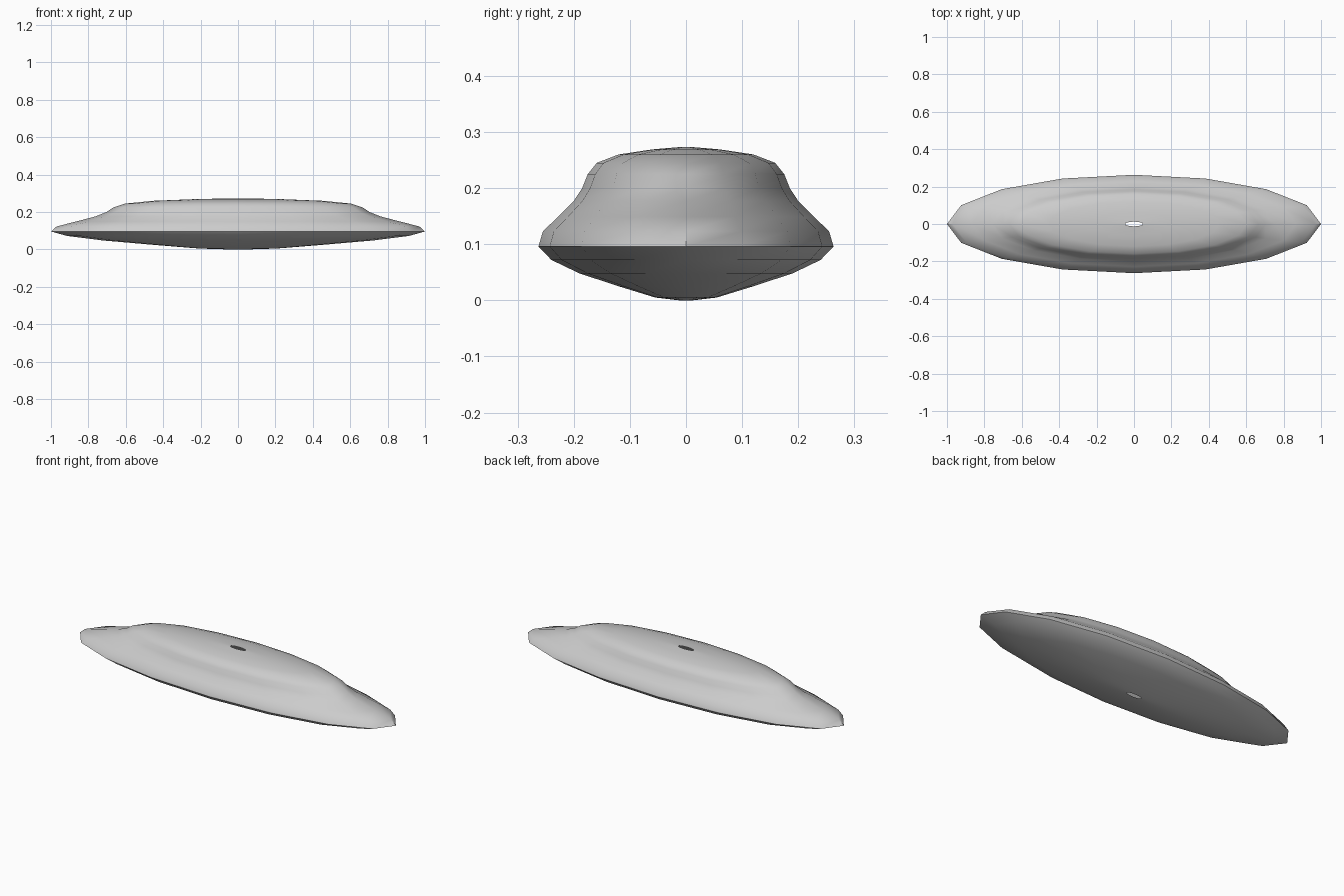
import bpy, bmesh, math

if "Cube" in bpy.data.objects:
    bpy.data.objects.remove(bpy.data.objects["Cube"])

SIDES = 16
LENGTH_RATIO = 1 / 0.263   # stretches the round section into a long ellipse

grey = bpy.data.materials.new("light grey")
grey.diffuse_color = (0.6, 0.6, 0.6, 1)
grey.use_nodes = True
grey.node_tree.nodes["Principled BSDF"].inputs["Base Color"].default_value = grey.diffuse_color


def elliptical_lathe(name, profile):
    """Sweep (half width, height) points round z, listed from bottom to top."""
    bm = bmesh.new()
    rings = []
    for r, z in profile:
        rings.append([bm.verts.new((r * LENGTH_RATIO * math.cos(a), r * math.sin(a), z))
                      for a in (math.tau * i / SIDES for i in range(SIDES))])
    for low, high in zip(rings, rings[1:]):
        for i in range(SIDES):
            j = (i + 1) % SIDES
            bm.faces.new((low[i], low[j], high[j], high[i]))
    mesh = bpy.data.meshes.new(name)
    bm.to_mesh(mesh)
    bm.free()
    mesh.materials.append(grey)
    ob = bpy.data.objects.new(name, mesh)
    bpy.context.collection.objects.link(ob)
    bpy.ops.object.select_all(action='DESELECT')
    ob.select_set(True)
    bpy.context.view_layer.objects.active = ob
    bpy.ops.object.shade_smooth_by_angle(angle=math.radians(40))
    return ob


# Saucer-shaped shell, open at the small centre holes in its top and bottom
elliptical_lathe("hull", [
    (0.0125, 0.0), (0.055, 0.005), (0.12, 0.025), (0.19, 0.048), (0.24, 0.072),
    (0.263, 0.096),                                  # rim
    (0.255, 0.123), (0.228, 0.149), (0.20, 0.177), (0.185, 0.20),   # shoulder
    (0.175, 0.225), (0.159, 0.245), (0.12, 0.26),    # raised deck
    (0.06, 0.269), (0.0125, 0.273),
])
